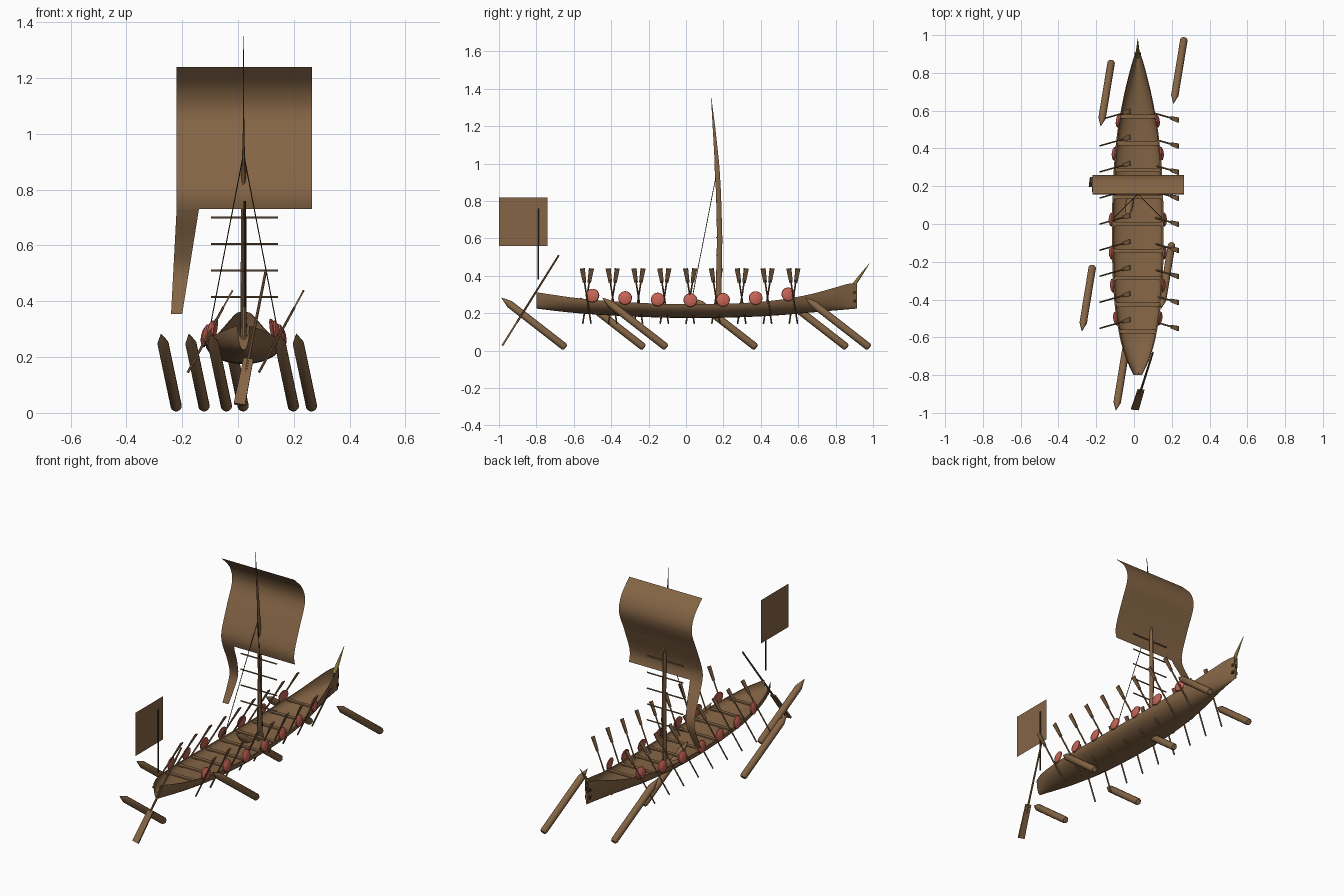
import bpy, bmesh, math
from mathutils import Vector

if "Cube" in bpy.data.objects:
    bpy.data.objects.remove(bpy.data.objects["Cube"])

CX = 0.02  # ship centre line


def material(name, col):
    m = bpy.data.materials.new(name)
    m.diffuse_color = (*col, 1)
    m.use_nodes = True
    m.node_tree.nodes["Principled BSDF"].inputs["Base Color"].default_value = m.diffuse_color
    return m


WOOD = material("brown_wood", (0.235, 0.13, 0.06))
RED = material("shield_red", (0.56, 0.125, 0.09))
GOLD = material("gold", (0.50, 0.38, 0.10))
DARK = material("dark_wood", (0.05, 0.03, 0.015))


def make(name, bm, mat, smooth=True, fix=True):
    if fix:
        bmesh.ops.recalc_face_normals(bm, faces=bm.faces)
    me = bpy.data.meshes.new(name)
    bm.to_mesh(me)
    bm.free()
    me.materials.append(mat)
    ob = bpy.data.objects.new(name, me)
    bpy.context.collection.objects.link(ob)
    if smooth:
        bpy.context.view_layer.objects.active = ob
        ob.select_set(True)
        bpy.ops.object.shade_smooth_by_angle(angle=math.radians(40))
        ob.select_set(False)
    return ob


def loft(bm, rings, cap=True, closed=True):
    vs = [[bm.verts.new(p) for p in r] for r in rings]
    n = len(vs[0])
    for a, b in zip(vs, vs[1:]):
        for i in range(n if closed else n - 1):
            j = (i + 1) % n
            bm.faces.new((a[i], a[j], b[j], b[i]))
    if cap:
        bm.faces.new(vs[0])
        bm.faces.new(vs[-1])


def rod(bm, p, q, stops, sides=8, flat=1.0, side=None):
    """Round bar from p to q; stops are (fraction, radius) pairs."""
    p, q = Vector(p), Vector(q)
    d = (q - p).normalized()
    u = Vector(side) if side else d.orthogonal()
    u = (u - d * u.dot(d)).normalized()
    v = d.cross(u)
    ang = [math.tau * (i + 0.5) / sides for i in range(sides)]
    loft(bm, [[p.lerp(q, t) + u * (r * math.cos(a)) + v * (r * flat * math.sin(a)) for a in ang]
              for t, r in stops])


def box(bm, c, size):
    r = bmesh.ops.create_cube(bm, size=1)
    for v in r["verts"]:
        v.co = Vector(c) + Vector([v.co[i] * size[i] for i in range(3)])


def interp(tab, x, k):
    """Smooth interpolation through rows of a station table."""
    x = min(max(x, tab[0][0]), tab[-1][0])
    i = next(i for i in range(len(tab) - 1) if x <= tab[i + 1][0])
    a, b = tab[i], tab[i + 1]
    pre, nxt = tab[max(i - 1, 0)], tab[min(i + 2, len(tab) - 1)]
    h = b[0] - a[0]
    t = (x - a[0]) / h
    m0 = (b[k] - pre[k]) / (b[0] - pre[0]) * h
    m1 = (nxt[k] - a[k]) / (nxt[0] - a[0]) * h
    return ((2*t**3 - 3*t*t + 1) * a[k] + (t**3 - 2*t*t + t) * m0
            + (3*t*t - 2*t**3) * b[k] + (t**3 - t*t) * m1)


# Hull stations: y, half width, keel height, rim height
HULL = [(-0.80, 0.022, 0.225, 0.312), (-0.72, 0.060, 0.215, 0.300), (-0.60, 0.095, 0.202, 0.283),
        (-0.40, 0.125, 0.188, 0.264), (-0.10, 0.137, 0.176, 0.250), (0.20, 0.132, 0.176, 0.250),
        (0.45, 0.113, 0.186, 0.266), (0.65, 0.080, 0.202, 0.298), (0.80, 0.045, 0.215, 0.338),
        (0.87, 0.025, 0.221, 0.358), (0.915, 0.010, 0.225, 0.362)]

bm = bmesh.new()
rings = []
N = 14
for s in range(49):
    y = -0.80 + 1.715 * s / 48
    w, lo, hi = (interp(HULL, y, k) for k in (1, 2, 3))
    wi, li = w * 0.95 - 0.001, lo + (hi - lo) * 0.45
    ang = [math.pi * i / N for i in range(N + 1)]
    outer = [(CX - w * math.cos(a), y, hi - (hi - lo) * math.sin(a)) for a in ang]
    inner = [(CX + wi * math.cos(a), y, hi - (hi - li) * math.sin(a)) for a in ang]
    rings.append(outer + inner)
loft(bm, rings)
make("hull", bm, WOOD)

# Rowing benches and paired oars
benches, oars, blades = bmesh.new(), bmesh.new(), bmesh.new()
for i in range(9):
    y = -0.53 + 0.138 * i
    yb = -0.57 + 0.1425 * i
    box(benches, (CX, yb, interp(HULL, yb, 3) - 0.008),
        (2 * interp(HULL, yb, 1) * 0.96, 0.022, 0.008))
    for x0, x1, s in ((-0.18, -0.02, 1), (0.075, 0.235, -1)):
        p, q = Vector((x0, y - 0.022 * s, 0.145)), Vector((x1, y + 0.024 * s, 0.438))
        rod(oars, p, q, [(0, 0.0045), (0.8, 0.0045)], 6)
        rod(blades, p.lerp(q, 0.75), q, [(0, 0.013), (1, 0.019)], 4, 0.25, (0, 1, 0))
make("benches", benches, WOOD, False)
make("oar_shafts", oars, WOOD)
make("oar_blades", blades, WOOD, False)

# Round shields along both rims
bm = bmesh.new()
for i in range(7):
    y = -0.50 + 0.1745 * i
    w = interp(HULL, y, 1)
    z = interp(HULL, y, 3) + 0.022
    slope = (interp(HULL, y + 0.02, 1) - interp(HULL, y - 0.02, 1)) / 0.04
    for s in (-1, 1):
        n = Vector((s, -slope, 0.15)).normalized()
        c = Vector((CX + s * (w + 0.001), y, z))
        rod(bm, c, c + n * 0.015, [(0, 0.037), (0.4, 0.035), (0.8, 0.023), (1, 0.008)], 20)
make("shields", bm, RED)

# Mast tapering to a needle: z, y, half width, half depth
MAST = [(0.19, 0.172, 0.011, 0.017), (0.60, 0.180, 0.010, 0.015), (0.84, 0.174, 0.009, 0.014),
        (0.96, 0.167, 0.004, 0.014), (1.02, 0.164, 0.0025, 0.012), (1.20, 0.149, 0.002, 0.007),
        (1.35, 0.135, 0.0008, 0.001)]
bm = bmesh.new()
loft(bm, [[(CX + rx * math.cos(math.tau * i / 10), y + ry * math.sin(math.tau * i / 10), z)
           for i in range(10)] for z, y, rx, ry in MAST])
make("mast", bm, WOOD)

# Rungs across the mast
bm = bmesh.new()
for z in (0.415, 0.51, 0.605, 0.70, 0.80):
    rod(bm, (-0.097, 0.165, z), (0.143, 0.165, z), [(0, 0.004), (1, 0.004)], 6)
make("mast_rungs", bm, WOOD)

# Stays
bm = bmesh.new()
for x in (-0.108, 0.148):
    rod(bm, (CX, 0.16, 0.93), (x, 0.03, 0.265), [(0, 0.002), (1, 0.002)], 5)
make("stays", bm, DARK)

# Sail: thin curved sheet with a narrow hanging tail on one side
CURVE = [(0.355, 0.195), (0.41, 0.220), (0.51, 0.250), (0.61, 0.220), (0.73, 0.163),
         (0.80, 0.157), (0.94, 0.208), (1.07, 0.258), (1.16, 0.235), (1.24, 0.160)]


def sheet(bm, z0, z1, edges, n):
    rows = []
    for i in range(n + 1):
        t = i / n
        z = z0 + (z1 - z0) * t
        a, b = edges(t)
        rows.append([(a, interp(CURVE, z, 1), z), (b, interp(CURVE, z, 1), z)])
    loft(bm, rows, cap=False, closed=False)


bm = bmesh.new()
sheet(bm, 0.73, 1.24, lambda t: (-0.22, 0.265), 28)
sheet(bm, 0.355, 0.73, lambda t: (-0.24 + 0.02 * t, -0.20 + 0.06 * t), 16)
make("sail", bm, WOOD, fix=False)

# Stern flag and its pole
bm = bmesh.new()
bm.faces.new([bm.verts.new((CX, y, z)) for y, z in
              ((-1.0, 0.56), (-0.74, 0.56), (-0.74, 0.82), (-1.0, 0.82))])
make("stern_flag", bm, WOOD, False, False)
bm = bmesh.new()
rod(bm, (CX + 0.004, -0.79, 0.38), (CX + 0.004, -0.79, 0.76), [(0, 0.004), (1, 0.004)], 6)
make("flag_pole", bm, DARK)

# Steering oar
p, q = Vector((0.005, -0.98, 0.03)), Vector((0.10, -0.68, 0.51))
bm = bmesh.new()
rod(bm, p, q, [(0.25, 0.006), (1, 0.005)], 8)
rod(bm, p, q, [(0, 0.029), (0.34, 0.025)], 4, 0.25, (1, 0, 0))
make("steering_oar", bm, WOOD)

# Gold horn and dark pegs at the bow
bm = bmesh.new()
rod(bm, (CX, 0.885, 0.335), (CX, 0.98, 0.465), [(0, 0.012), (0.4, 0.009), (1, 0.001)], 8)
make("bow_horn", bm, GOLD)
bm = bmesh.new()
for z in (0.265, 0.31):
    box(bm, (CX, 0.90, z), (0.034, 0.016, 0.016))
make("bow_pegs", bm, DARK, False)

# Pointed logs around the ship: x and y of the blunt lower end
bm = bmesh.new()
for x, y in ((-0.04, -0.645), (-0.22, -0.225), (0.20, -0.105),
             (0.02, 0.375), (-0.12, 0.86), (0.265, 0.98)):
    rod(bm, (x, y, 0.017), (x - 0.056, y - 0.342, 0.283),
        [(0, 0.015), (0.02, 0.020), (0.87, 0.020), (1, 0.001)], 14)
make("pointed_logs", bm, WOOD)
